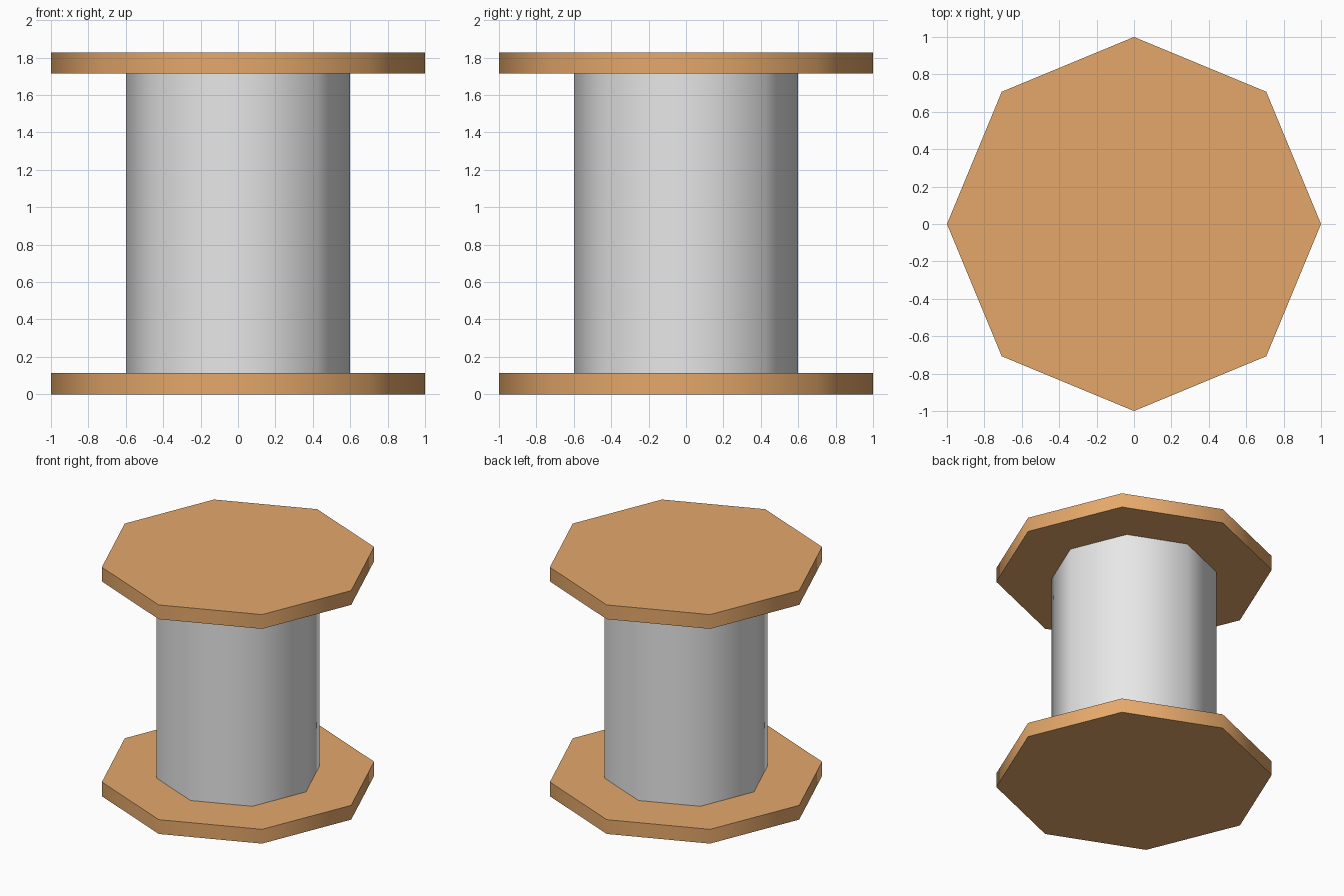
import bpy
from math import radians

default_cube = bpy.data.objects.get("Cube")
if default_cube:
    bpy.data.objects.remove(default_cube, do_unlink=True)

FLANGE_HEIGHT = 0.114
CORE_HEIGHT = 1.6


def make_material(name, rgb):
    mat = bpy.data.materials.new(name)
    mat.use_nodes = True
    color = (*rgb, 1.0)
    mat.diffuse_color = color
    mat.node_tree.nodes["Principled BSDF"].inputs["Base Color"].default_value = color
    return mat


def octagon_prism(name, radius, bottom, height, mat, caps="NGON"):
    bpy.ops.mesh.primitive_cylinder_add(
        vertices=8, radius=radius, depth=height, end_fill_type=caps,
        location=(0, 0, bottom + height / 2))
    obj = bpy.context.object
    obj.name = name
    obj.data.materials.append(mat)
    # Sides blend smoothly, cap rims stay sharp
    bpy.ops.object.shade_smooth_by_angle(angle=radians(60))
    return obj


wood = make_material("tan wood", (0.78, 0.39, 0.145))
grey = make_material("light grey", (0.8, 0.8, 0.8))

# Two wooden end discs
octagon_prism("bottom_flange", 1.0, 0, FLANGE_HEIGHT, wood)
octagon_prism("top_flange", 1.0, FLANGE_HEIGHT + CORE_HEIGHT, FLANGE_HEIGHT, wood)

# Grey core between the discs, open where it meets them
octagon_prism("spool_core", 0.6, FLANGE_HEIGHT, CORE_HEIGHT, grey, caps="NOTHING")
